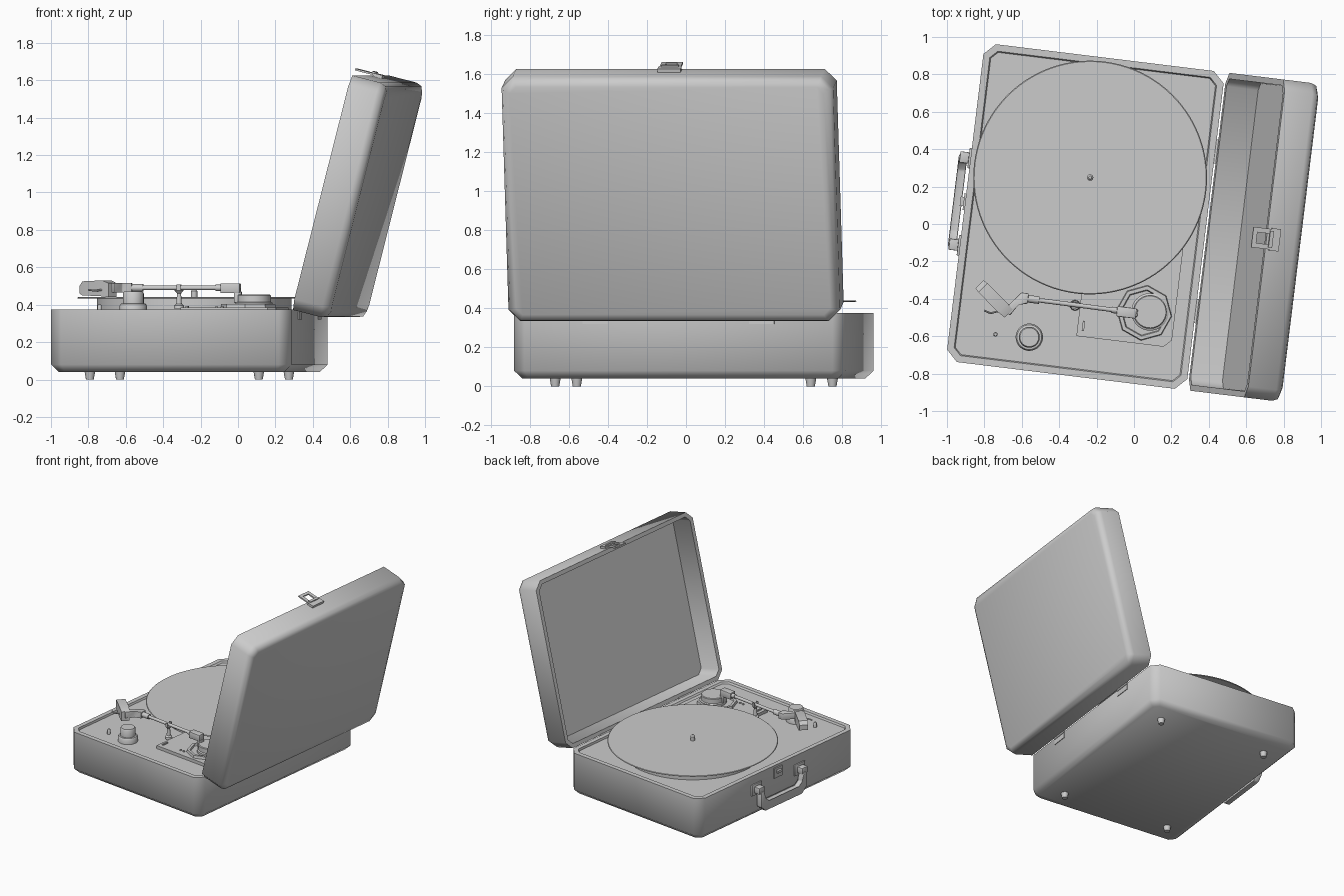
import bpy, bmesh
from math import radians, cos, sin, pi
from mathutils import Matrix, Vector

if "Cube" in bpy.data.objects:
    bpy.data.objects.remove(bpy.data.objects["Cube"])

# Whole player stands turned 7 degrees clockwise
BODY = Matrix.Translation((-0.26, 0.04, 0)) @ Matrix.Rotation(radians(-7), 4, 'Z')
W, L, CUT = 1.294, 1.712, 0.06
# Lid frame: origin on hinge line, -x toward the free edge, z outward
LID = BODY @ Matrix.Translation((0.656, 0, 0.372)) @ Matrix.Rotation(radians(104.3), 4, 'Y')


def finish(name, bm, frame=BODY, angle=35):
    bmesh.ops.recalc_face_normals(bm, faces=bm.faces)
    me = bpy.data.meshes.new(name)
    bm.to_mesh(me)
    bm.free()
    ob = bpy.data.objects.new(name, me)
    bpy.context.collection.objects.link(ob)
    ob.matrix_world = frame
    bpy.ops.object.select_all(action='DESELECT')
    ob.select_set(True)
    bpy.context.view_layer.objects.active = ob
    bpy.ops.object.shade_smooth_by_angle(angle=radians(angle))
    return ob


def loft(bm, rings):
    """Skin equal-length rings and cap both ends."""
    vs = [[bm.verts.new(p) for p in r] for r in rings]
    n = len(vs[0])
    for a, b in zip(vs, vs[1:]):
        for i in range(n):
            j = (i + 1) % n
            bm.faces.new((a[i], a[j], b[j], b[i]))
    bm.faces.new(vs[0])
    bm.faces.new(vs[-1])


def case_ring(inset, z, cx=0):
    """Rectangle with cut corners, offset inward by inset."""
    a, b, c = W / 2 - inset, L / 2 - inset, CUT - 0.586 * inset
    pts = [(a, b - c), (a - c, b), (c - a, b), (-a, b - c),
           (-a, c - b), (c - a, -b), (a - c, -b), (a, c - b)]
    return [(x + cx, y, z) for x, y in pts]


def turned(name, x, y, profile, n=32):
    """Round part from (radius, z) steps."""
    bm = bmesh.new()
    loft(bm, [[(x + r * cos(2 * pi * i / n), y + r * sin(2 * pi * i / n), z)
               for i in range(n)] for r, z in profile])
    return finish(name, bm)


def boxes(name, items, frame=BODY, bevel=0.0):
    """Boxes given as (centre, size, turn about z in degrees)."""
    bm = bmesh.new()
    for c, s, turn in items:
        m = (Matrix.Translation(c) @ Matrix.Rotation(radians(turn), 4, 'Z')
             @ Matrix.Diagonal((*s, 1)))
        bmesh.ops.create_cube(bm, size=1, matrix=m)
    if bevel:
        bmesh.ops.bevel(bm, geom=bm.edges[:], offset=bevel, segments=2,
                        profile=0.5, affect='EDGES')
    return finish(name, bm, frame)


def prism(name, pts, axis, lo, hi, bevel=0.0):
    """Outline extruded along x (points are y,z) or z (points are x,y)."""
    bm = bmesh.new()
    put = (lambda p, h: (h, *p)) if axis == 'x' else (lambda p, h: (*p, h))
    loft(bm, [[put(p, h) for p in pts] for h in (lo, hi)])
    if bevel:
        bmesh.ops.bevel(bm, geom=bm.edges[:], offset=bevel, segments=2,
                        profile=0.5, affect='EDGES')
    return finish(name, bm)


def rod(name, segments, n=16):
    """Round bars from point to point."""
    bm = bmesh.new()
    for p, q, r in segments:
        p, q = Vector(p), Vector(q)
        d = q - p
        m = Matrix.Translation((p + q) / 2) @ d.to_track_quat('Z', 'Y').to_matrix().to_4x4()
        bmesh.ops.create_cone(bm, cap_ends=True, segments=n, radius1=r, radius2=r,
                              depth=d.length, matrix=m)
    return finish(name, bm)


# Base case with recessed deck
bm = bmesh.new()
loft(bm, [case_ring(0.04, 0.04), case_ring(0, 0.08), case_ring(0, 0.375),
          case_ring(0.036, 0.375), case_ring(0.042, 0.36)])
finish("base_case", bm, BODY, 50)

# Open lid, hollow
bm = bmesh.new()
h = -W / 2
loft(bm, [case_ring(0.036, 0.175, h), case_ring(0.032, 0, h), case_ring(0, 0, h),
          case_ring(0, 0.155, h), case_ring(0.012, 0.186, h), case_ring(0.045, 0.2, h)])
finish("lid", bm, LID, 50)

# Feet
for i, (sx, sy) in enumerate([(-1, -1), (-1, 1), (1, -1), (1, 1)]):
    turned(f"foot_{i + 1}", sx * 0.455, sy * 0.66, [(0.021, 0), (0.029, 0.045)], 20)

# Hinges
for side in (-1, 1):
    y = side * 0.43
    boxes(f"hinge_plate_{i}_{side + 1}", [((0.648, y, 0.345), (0.008, 0.13, 0.05), 0)])
    rod(f"hinge_pin_{side + 1}", [((0.653, y - 0.065, 0.37), (0.653, y + 0.065, 0.37), 0.009)])

# Platter, record and spindle
turned("platter", 0, 0.21, [(0.52, 0.358), (0.52, 0.432)], 64)
turned("record", 0, 0.21, [(0.62, 0.432), (0.625, 0.436), (0.62, 0.44)], 96)
turned("spindle", 0, 0.21, [(0.017, 0.438), (0.017, 0.472), (0.008, 0.484)], 20)

# Raised tonearm panel
prism("arm_panel", [(0.03, -0.64), (0.50, -0.64), (0.54, -0.60), (0.54, -0.05),
                    (0.03, -0.05)], 'z', 0.355, 0.385)
boxes("panel_switch", [((0.061, -0.582, 0.388), (0.012, 0.055, 0.012), 0)])
for i, x in enumerate((0.218, 0.248)):
    turned(f"panel_button_{i + 1}", x, -0.584, [(0.009, 0.38), (0.009, 0.391)], 16)

# Tonearm pivot: octagonal surround and round housing
turned("pivot_surround", 0.375, -0.473, [(0.15, 0.38), (0.145, 0.405), (0.125, 0.405),
                                         (0.12, 0.392)], 8)
turned("pivot_housing", 0.405, -0.464, [(0.1, 0.385), (0.1, 0.41), (0.09, 0.415),
                                        (0.09, 0.45), (0.085, 0.455)], 40)
boxes("arm_block", [((0.281, -0.482, 0.488), (0.105, 0.055, 0.052), 0),
                    ((0.32, -0.48, 0.44), (0.04, 0.04, 0.06), 0)], bevel=0.005)

# Tonearm tube with collars, rest post
AZ = 0.49
rod("tonearm", [((0.25, -0.478, AZ), (-0.25, -0.474, AZ), 0.012),
                ((-0.19, -0.474, AZ), (-0.265, -0.474, AZ), 0.02),
                ((0.20, -0.478, AZ), (0.24, -0.478, AZ), 0.017)])
turned("arm_rest", 0.003, -0.478, [(0.028, 0.38), (0.026, 0.395), (0.015, 0.405),
                                   (0.011, 0.46), (0.024, 0.475), (0.024, 0.48)], 20)
boxes("arm_clip", [((0.003, -0.478 + s * 0.02, 0.492), (0.02, 0.008, 0.03), 0)
                   for s in (-1, 1)])

# Angled headshell and finger lift
prism("head_joint", [(-0.25, -0.445), (-0.29, -0.445), (-0.375, -0.55), (-0.335, -0.575),
                     (-0.30, -0.51), (-0.25, -0.5)], 'z', 0.465, 0.515, 0.004)
bm = bmesh.new()
sections = [(-0.115, 0.03, 0.46, 0.50), (-0.09, 0.034, 0.45, 0.525),
            (0.06, 0.035, 0.445, 0.53), (0.105, 0.03, 0.44, 0.515)]
loft(bm, [[(x, -w, lo), (x, w, lo), (x, w, hi), (x, -w, hi)] for x, w, lo, hi in sections])
finish("headshell", bm, BODY @ Matrix.Translation((-0.427, -0.50, 0))
       @ Matrix.Rotation(radians(-38), 4, 'Z'), 30)
rod("finger_lift", [((-0.39, -0.555, 0.48), (-0.44, -0.575, 0.475), 0.005),
                    ((-0.44, -0.575, 0.475), (-0.475, -0.565, 0.48), 0.005)], 8)

# Volume knob and small pin
turned("knob", -0.219, -0.677, [(0.073, 0.355), (0.073, 0.395), (0.066, 0.405),
                                (0.056, 0.407), (0.056, 0.46), (0.05, 0.47)], 40)
turned("deck_pin", -0.40, -0.684, [(0.012, 0.355), (0.012, 0.393), (0.008, 0.4)], 16)

# Carrying handle with two brackets
half = [(0.25, 0.25), (0.25, 0.13), (0.20, 0.085)]
inner = [(0.165, 0.15), (0.205, 0.18), (0.21, 0.25)]
right = half
outline = right + [(-y, z) for y, z in reversed(right)] \
    + [(-y, z) for y, z in reversed(inner)] + inner
prism("handle", outline, 'x', -0.711, -0.665, 0.008)
for side in (-1, 1):
    y = side * 0.235
    boxes(f"handle_bracket_{side + 1}", [((-0.651, y, 0.26), (0.014, 0.11, 0.09), 0),
                                         ((-0.675, y, 0.26), (0.06, 0.06, 0.05), 0)],
          bevel=0.004)

# Latch catch on base
boxes("latch_catch", [((-0.65, 0, 0.315), (0.012, 0.09, 0.08), 0),
                      ((-0.662, 0, 0.325), (0.024, 0.05, 0.02), 0)])

# Latch hasp frame on lid free edge
T = -W - 0.012
boxes("lid_latch", [((T + 0.004, 0, 0.045), (0.02, 0.12, 0.05), 0),
                    ((T, 0, -0.07), (0.01, 0.08, 0.024), 0),
                    ((T, -0.042, -0.03), (0.01, 0.026, 0.104), 0),
                    ((T, 0.042, -0.03), (0.01, 0.026, 0.104), 0),
                    ((T - 0.008, 0, 0.02), (0.012, 0.09, 0.02), 0)], LID)
